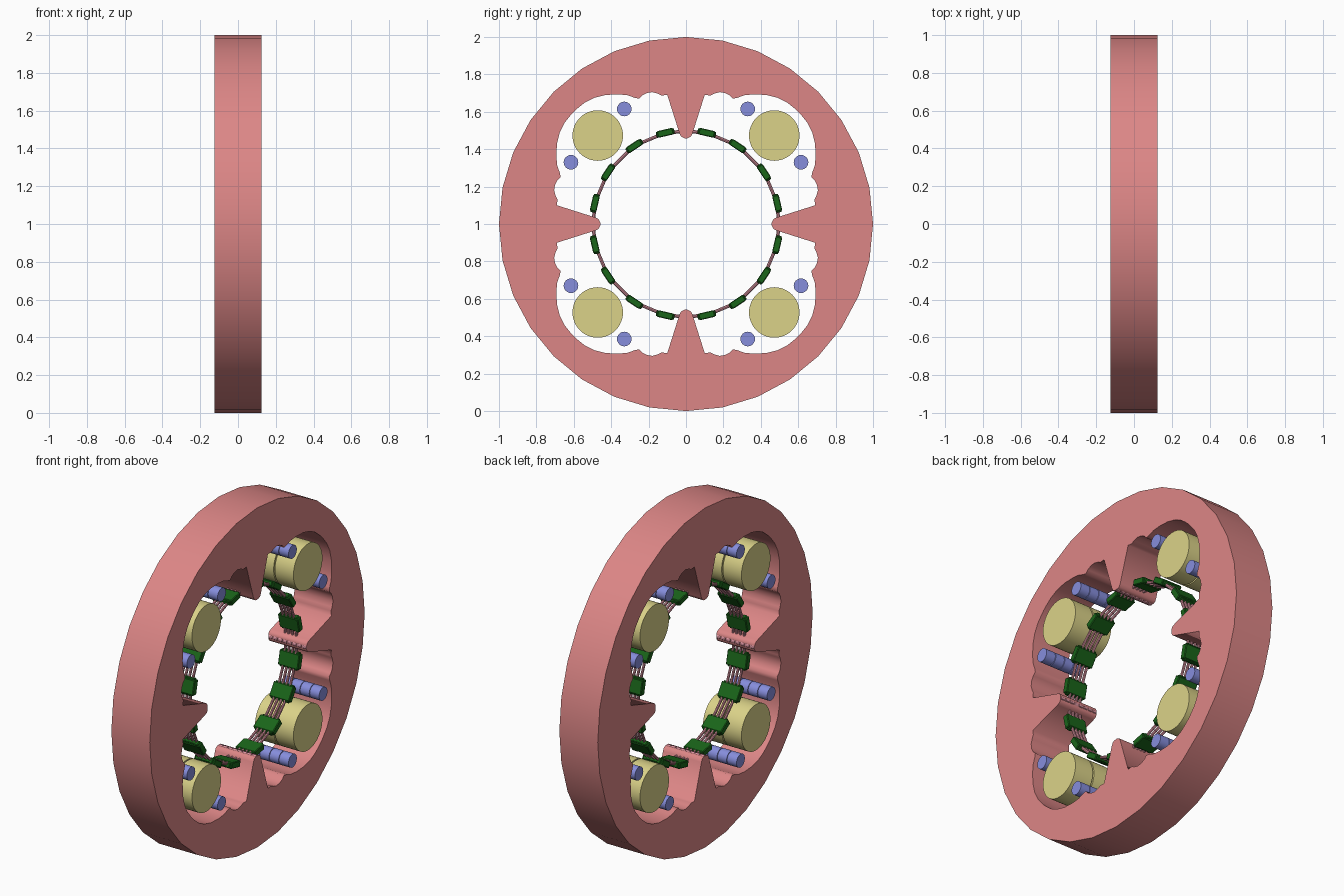
import bpy, bmesh
from math import sin, cos, pi, radians
from mathutils import Matrix, Vector

if "Cube" in bpy.data.objects:
    bpy.data.objects.remove(bpy.data.objects["Cube"])

HALF = 0.125
CENTRE = Vector((0, 0, 1))


def material(name, rgb):
    m = bpy.data.materials.new(name)
    m.diffuse_color = (*rgb, 1)
    m.use_nodes = True
    m.node_tree.nodes["Principled BSDF"].inputs["Base Color"].default_value = m.diffuse_color
    return m


PINK = material("housing_pink", (0.72, 0.24, 0.24))
ROSE = material("rail_rose", (0.72, 0.30, 0.36))
YELLOW = material("roller_yellow", (0.71, 0.65, 0.25))
BLUE = material("pin_blue", (0.24, 0.27, 0.72))
GREEN = material("pad_green", (0.01, 0.13, 0.01))


def finish(name, bm, mat, smooth=True):
    bmesh.ops.recalc_face_normals(bm, faces=bm.faces)
    mesh = bpy.data.meshes.new(name)
    bm.to_mesh(mesh)
    bm.free()
    ob = bpy.data.objects.new(name, mesh)
    bpy.context.collection.objects.link(ob)
    mesh.materials.append(mat)
    if smooth:
        bpy.context.view_layer.objects.active = ob
        ob.select_set(True)
        bpy.ops.object.shade_smooth_by_angle(angle=radians(30))
        ob.select_set(False)
    return ob


def rod(bm, y, z, r, x0, x1, sides):
    # cylinder along x; y and z are measured from the ring centre
    m = Matrix.Translation((((x0 + x1) / 2), y, z + 1)) @ Matrix.Rotation(pi / 2, 4, 'Y')
    bmesh.ops.create_cone(bm, cap_ends=True, segments=sides, radius1=r, radius2=r,
                          depth=x1 - x0, matrix=m)


# housing: 32-sided rim, four lobed windows separated by pointed teeth
half = [(0.014, 0.461), (0.027, 0.468), (0.035, 0.485), (0.10, 0.69), (0.13, 0.687),
        (0.15, 0.697), (0.18, 0.705), (0.21, 0.70), (0.235, 0.687), (0.25, 0.67),
        (0.275, 0.675), (0.31, 0.688), (0.36, 0.693), (0.43, 0.69), (0.49, 0.675),
        (0.54, 0.65), (0.58, 0.618)]
quarter = half + [(0.60, 0.60)] + [(b, a) for a, b in reversed(half)]
inner = []
for k in range(4):
    c, s = cos(-k * pi / 2), sin(-k * pi / 2)
    inner += [(c * y - s * z, s * y + c * z) for y, z in quarter]
outer = [(sin(k * pi / 16), cos(k * pi / 16)) for k in range(32)]

curve = bpy.data.curves.new("housing_profile", 'CURVE')
curve.dimensions = '2D'
curve.fill_mode = 'BOTH'
curve.extrude = HALF
for loop in (outer, inner):
    sp = curve.splines.new('POLY')
    sp.points.add(len(loop) - 1)
    for p, (y, z) in zip(sp.points, loop):
        p.co = (y, z, 0, 1)
    sp.use_cyclic_u = True
tmp = bpy.data.objects.new("profile", curve)
bpy.context.collection.objects.link(tmp)
bpy.context.view_layer.update()
bm = bmesh.new()
bm.from_mesh(tmp.to_mesh())
tmp.to_mesh_clear()
bpy.data.objects.remove(tmp)
bmesh.ops.remove_doubles(bm, verts=bm.verts, dist=1e-5)
# local x, y, z become world y, z, x
bm.transform(Matrix(((0, 0, 1, 0), (1, 0, 0, 0), (0, 1, 0, 1), (0, 0, 0, 1))))
finish("housing", bm, PINK, smooth=False)

# rollers: two drums on a slimmer core, one per window
bm = bmesh.new()
for sy in (1, -1):
    for sz in (1, -1):
        y, z = 0.472 * sy, 0.473 * sz
        rod(bm, y, z, 0.135, -HALF, -0.004, 48)
        rod(bm, y, z, 0.135, 0.004, HALF, 48)
        rod(bm, y, z, 0.125, -0.01, 0.01, 48)
finish("rollers", bm, YELLOW)

# pins: four collars on a core, two pins per window
bm = bmesh.new()
for sy in (1, -1):
    for sz in (1, -1):
        for y, z in ((0.33, 0.615), (0.615, 0.33)):
            y, z = y * sy, z * sz
            for k in range(4):
                x = -HALF + k * HALF / 2
                rod(bm, y, z, 0.039, x + (0.002 if k else 0),
                    x + HALF / 2 - (0.002 if k < 3 else 0), 24)
            rod(bm, y, z, 0.034, -0.11, 0.11, 24)
finish("pins", bm, BLUE)

# rails: thin hoops that carry the pads
R = 0.495
bm = bmesh.new()
for x in (-0.036, -0.012, 0.012, 0.036):
    rings = []
    for k in range(32):
        a = (k + 0.5) * pi / 16
        rings.append([bm.verts.new((x + 0.007 * cos(b), (R + 0.009 * sin(b)) * sin(a),
                                    1 + (R + 0.009 * sin(b)) * cos(a)))
                      for b in [j * pi / 4 for j in range(8)]])
    for k in range(32):
        p, q = rings[k], rings[(k + 1) % 32]
        for j in range(8):
            bm.faces.new((p[j], p[(j + 1) % 8], q[(j + 1) % 8], q[j]))
finish("rails", bm, ROSE)

# hinge knuckles along the tip of each tooth
bm = bmesh.new()
for y, z in ((0, 1), (1, 0), (0, -1), (-1, 0)):
    for k in range(8):
        x = -HALF + k * HALF / 4
        rod(bm, y * 0.468, z * 0.468, 0.012, x + 0.003, x + HALF / 4 - 0.003, 12)
finish("hinge_knuckles", bm, ROSE)


def block(bm, m, size, at=(0, 0, 0)):
    bmesh.ops.create_cube(bm, size=1, matrix=m @ Matrix.Translation(at)
                          @ Matrix.Diagonal((*size, 1)))


# pads: sixteen blocks clamped around the rails, with edge lugs
bm = bmesh.new()
for q in range(4):
    for deg in (12.8, 33.5, 56.5, 77.2):
        a = radians(deg + 90 * q)
        m = (Matrix.Translation(CENTRE) @ Matrix.Rotation(-a, 4, 'X')
             @ Matrix.Translation((0, 0, 0.5)))
        block(bm, m, (0.13, 0.085, 0.036))
        block(bm, m, (0.11, 0.10, 0.024))
        for x in (-0.045, 0.045):
            block(bm, m, (0.022, 0.10, 0.03), (x, 0, 0))
pads = finish("pads", bm, GREEN, smooth=False)
bev = pads.modifiers.new("edge", 'BEVEL')
bev.width = 0.004
bev.segments = 1
